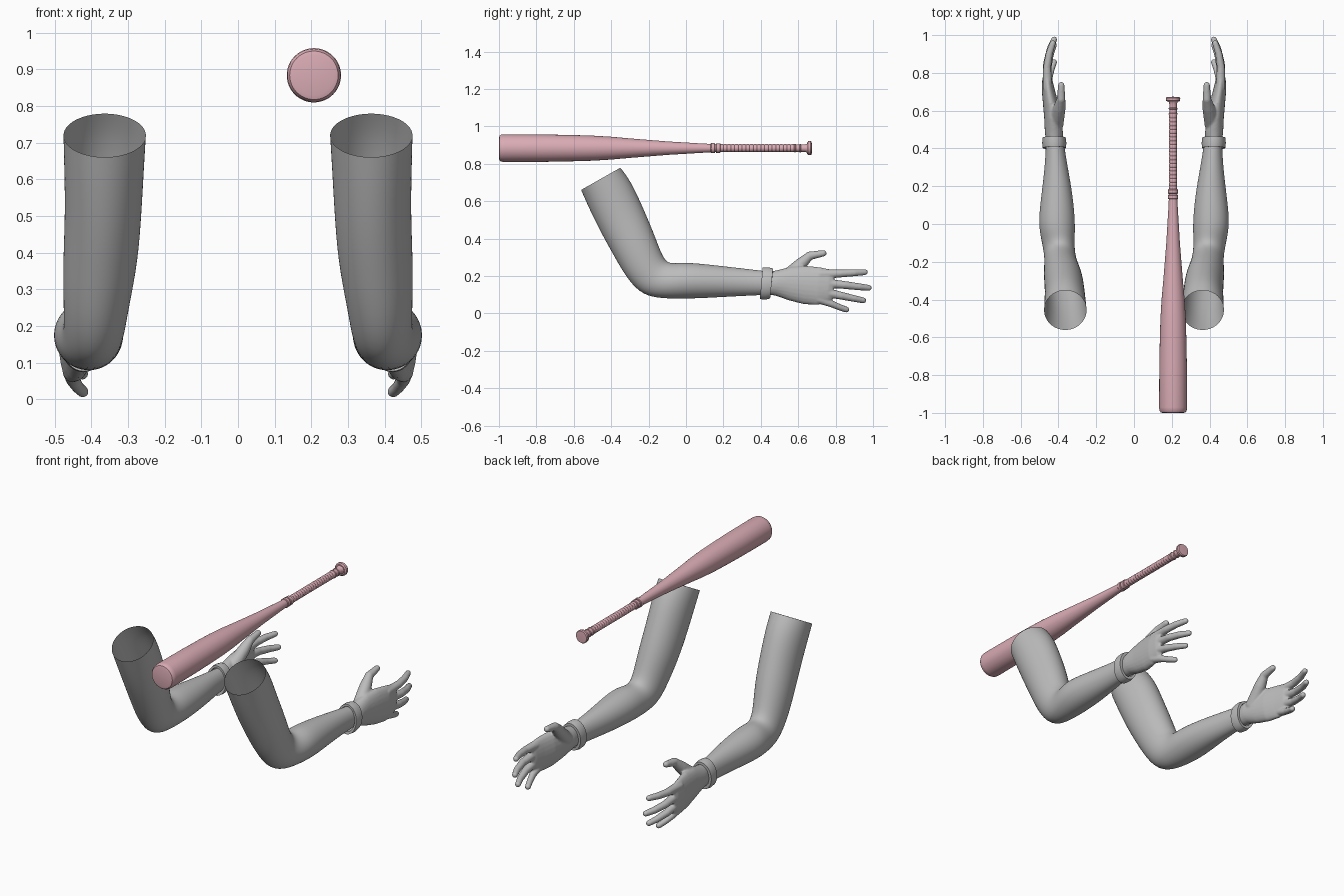
import bpy, bmesh, math
from mathutils import Vector, Matrix

cube = bpy.data.objects.get("Cube")
if cube:
    bpy.data.objects.remove(cube, do_unlink=True)


def material(name, rgb):
    m = bpy.data.materials.new(name)
    m.use_nodes = True
    m.diffuse_color = (*rgb, 1)
    m.node_tree.nodes["Principled BSDF"].inputs["Base Color"].default_value = (*rgb, 1)
    return m


GREY = material("skin grey", (0.5, 0.5, 0.5))
PINK = material("bat pink", (0.70, 0.41, 0.46))


def finish(bm, name, mat, angle=None):
    bmesh.ops.recalc_face_normals(bm, faces=bm.faces)
    me = bpy.data.meshes.new(name)
    bm.to_mesh(me)
    bm.free()
    ob = bpy.data.objects.new(name, me)
    bpy.context.collection.objects.link(ob)
    me.materials.append(mat)
    me.shade_smooth()
    if angle:
        bpy.ops.object.select_all(action="DESELECT")
        ob.select_set(True)
        bpy.context.view_layer.objects.active = ob
        bpy.ops.object.shade_smooth_by_angle(angle=math.radians(angle))
    return ob


def loft(bm, sections, side, n=24, caps=False, loop=False):
    """Ellipses through (lower y, lower z, upper y, upper z, inner x, outer x)."""
    rings = []
    for y0, z0, y1, z1, xa, xb in sections:
        low, high = Vector((0, y0, z0)), Vector((0, y1, z1))
        mid, half = (low + high) / 2, (high - low) / 2
        ring = []
        for i in range(n):
            a = math.tau * i / n
            p = mid + half * math.sin(a)
            p.x = side * ((xa + xb) / 2 + (xb - xa) / 2 * math.cos(a))
            ring.append(bm.verts.new(p))
        rings.append(ring)
    pairs = list(zip(rings, rings[1:]))
    if loop:
        pairs.append((rings[-1], rings[0]))
    for a, b in pairs:
        for i in range(n):
            j = (i + 1) % n
            bm.faces.new((a[i], a[j], b[j], b[i]))
    if caps:
        bm.faces.new(rings[0])
        bm.faces.new(rings[-1])


def digit(bm, joints, side):
    """Balls at (x, y, z, radius) joined by tapered segments."""
    points = [(Vector((side * x, y, z)), r) for x, y, z, r in joints]
    for p, r in points:
        bmesh.ops.create_icosphere(bm, subdivisions=3, radius=r, matrix=Matrix.Translation(p))
    for (p, r), (q, s) in zip(points, points[1:]):
        turn = (q - p).to_track_quat("Z", "Y").to_matrix().to_4x4()
        bmesh.ops.create_cone(bm, cap_ends=True, segments=20, radius1=r, radius2=s,
                              depth=(q - p).length,
                              matrix=Matrix.Translation((p + q) / 2) @ turn)


ARM = [
    (-.562, .66, -.35, .78, .25, .477),
    (-.523, .57, -.295, .71, .255, .475),
    (-.46, .44, -.235, .58, .262, .472),
    (-.39, .315, -.175, .44, .272, .478),
    (-.325, .20, -.135, .33, .295, .477),
    (-.25, .11, -.105, .272, .308, .474),
    (-.16, .08, -.06, .268, .316, .484),
    (-.02, .078, -.01, .274, .310, .507),
    (.1, .082, .1, .265, .318, .498),
    (.22, .089, .22, .251, .335, .482),
    (.34, .095, .34, .237, .358, .47),
    (.44, .10, .44, .225, .372, .466),
]
CUFF = [
    (.397, .092, .41, .232, .372, .472),
    (.395, .077, .41, .245, .36, .483),
    (.422, .074, .437, .247, .358, .486),
    (.45, .08, .465, .241, .362, .484),
    (.45, .095, .465, .227, .376, .468),
]
PALM = [
    (.42, .105, .43, .22, .378, .464),
    (.48, .095, .49, .232, .376, .472),
    (.55, .07, .56, .25, .385, .475),
    (.63, .05, .64, .255, .398, .482),
    (.70, .045, .71, .248, .418, .488),
    (.76, .06, .765, .238, .432, .486),
    (.785, .075, .79, .225, .445, .478),
]
DIGITS = [
    # thumb, index, middle, ring, little
    [(.415, .53, .185, .042), (.395, .615, .265, .033), (.386, .66, .308, .023),
     (.385, .735, .322, .017)],
    [(.458, .72, .21, .026), (.46, .83, .214, .021), (.449, .90, .218, .019), (.43, .957, .221, .016)],
    [(.46, .72, .165, .026), (.46, .85, .152, .021), (.444, .925, .143, .019), (.423, .977, .137, .016)],
    [(.46, .72, .118, .026), (.457, .83, .095, .021), (.442, .90, .08, .018), (.424, .948, .07, .016)],
    [(.455, .71, .077, .024), (.45, .775, .053, .019), (.437, .82, .034, .017), (.423, .857, .021, .016)],
]

# Arms, cuffs and hands
for label, side in (("left", 1), ("right", -1)):
    bm = bmesh.new()
    loft(bm, ARM, side)
    arm = finish(bm, label + "_arm", GREY)
    arm.modifiers.new("smooth surface", "SUBSURF").levels = 2

    bm = bmesh.new()
    loft(bm, CUFF, side, n=40, loop=True)
    finish(bm, label + "_wrist_cuff", GREY, 40)

    bm = bmesh.new()
    loft(bm, PALM, side, caps=True)
    for joints in DIGITS:
        digit(bm, joints, side)
    hand = finish(bm, label + "_hand", GREY)
    fuse = hand.modifiers.new("fuse", "REMESH")
    fuse.mode = "VOXEL"
    fuse.voxel_size = 0.005
    fuse.use_smooth_shade = True
    soften = hand.modifiers.new("soften", "SMOOTH")
    soften.factor = 0.5
    soften.iterations = 5


def turned(name, profile, n=48):
    """Lathe (y, radius) points around the bat axis."""
    bm = bmesh.new()
    verts = [bm.verts.new((r, y, 0)) for y, r in profile]
    edges = [bm.edges.new(e) for e in zip(verts, verts[1:])]
    bmesh.ops.spin(bm, geom=verts + edges, cent=(0, 0, 0), axis=(0, 1, 0),
                   angle=math.tau, steps=n, use_duplicate=False)
    bmesh.ops.remove_doubles(bm, verts=bm.verts, dist=1e-5)
    bmesh.ops.translate(bm, verts=bm.verts, vec=(.207, 0, .884))
    return finish(bm, name, PINK, 35)


# Bat barrel and taper
turned("bat_barrel", [(-1, 0), (-1, .055), (-.997, .066), (-.988, .072), (-.97, .074),
                      (-.75, .073), (-.6, .070), (-.5, .067), (-.4, .061), (-.3, .052),
                      (-.2, .044), (-.1, .036), (0, .030), (.1, .024), (.15, .022), (.15, 0)])

# Wrapped grip with shallow ridges
grip = [(.14, 0)]
for i in range(22):
    y = .14 + i * .02
    grip += [(y, .0195), (y + .003, .021), (y + .017, .021)]
turned("bat_grip", grip + [(.6, .02), (.635, .02), (.648, .024), (.655, .03), (.655, 0)], 32)


# Collars and end knob
def ring(name, start, end, r):
    turned(name, [(start, 0), (start, r - .003), (start + .003, r),
                  (end - .003, r), (end, r - .003), (end, 0)], 32)


ring("bat_upper_collar", .132, .155, .027)
ring("bat_lower_collar", .16, .184, .026)
ring("bat_grip_band_front", .578, .588, .0235)
ring("bat_grip_band_rear", .606, .616, .0235)
turned("bat_knob", [(.648, 0), (.648, .03), (.653, .037), (.666, .038), (.672, .034), (.674, 0)], 32)
